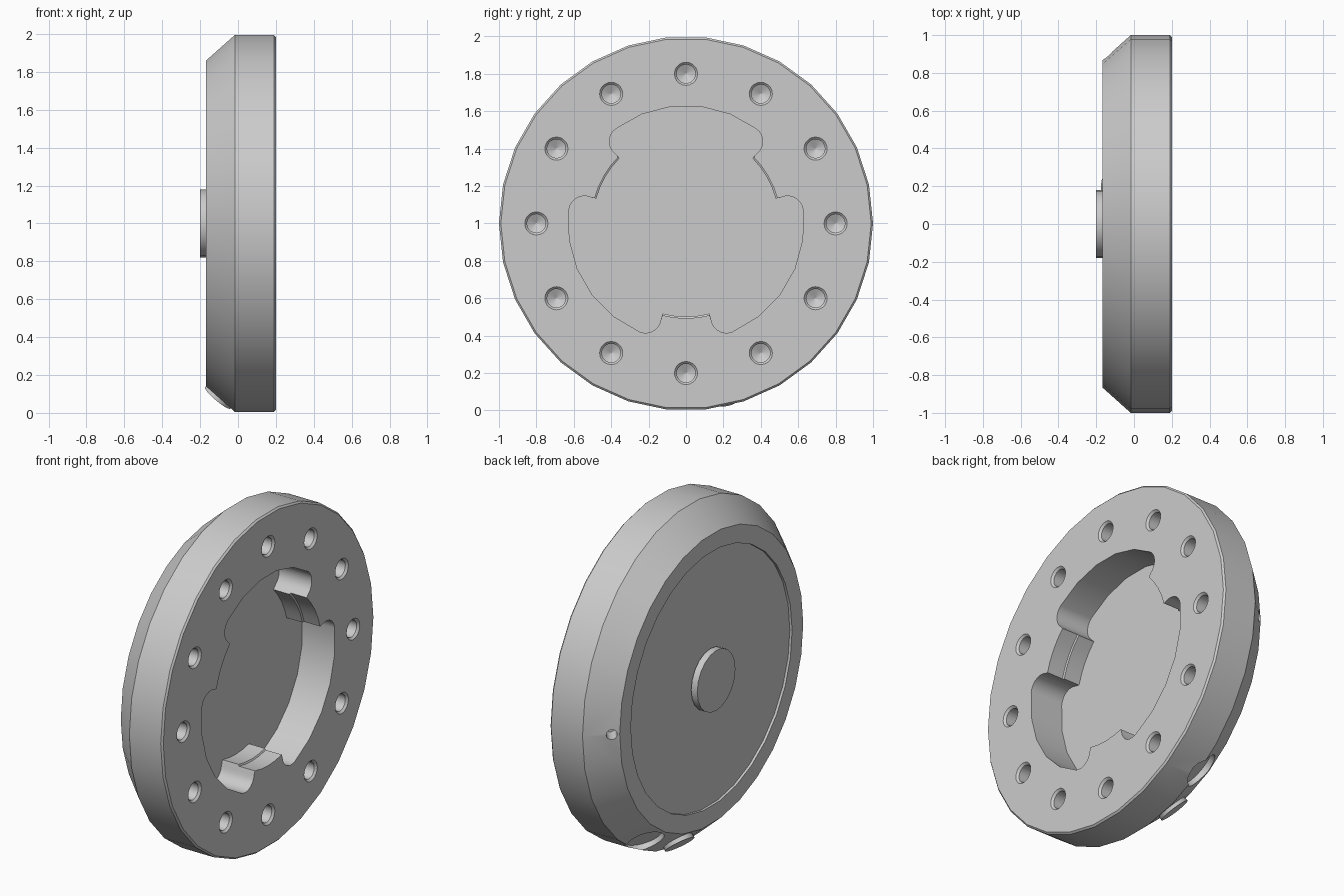
import bpy, bmesh, math
from mathutils import Vector, Matrix

if "Cube" in bpy.data.objects:
    bpy.data.objects.remove(bpy.data.objects["Cube"])

CENTRE = Vector((0, 0, 1))
grey = bpy.data.materials.new("machined_grey")
grey.diffuse_color = (0.6, 0.6, 0.6, 1)
grey.use_nodes = True
grey.node_tree.nodes["Principled BSDF"].inputs["Base Color"].default_value = grey.diffuse_color


def make(name, bm):
    bmesh.ops.recalc_face_normals(bm, faces=bm.faces)
    me = bpy.data.meshes.new(name)
    bm.to_mesh(me)
    bm.free()
    me.materials.append(grey)
    ob = bpy.data.objects.new(name, me)
    bpy.context.collection.objects.link(ob)
    return ob


def loft(name, rings):
    """Closed solid through a list of equal-length point rings."""
    bm = bmesh.new()
    vs = [[bm.verts.new(p) for p in r] for r in rings]
    n = len(vs[0])
    for a, b in zip(vs, vs[1:]):
        for i in range(n):
            j = (i + 1) % n
            bm.faces.new((a[i], a[j], b[j], b[i]))
    bm.faces.new(vs[0])
    bm.faces.new(vs[-1])
    return make(name, bm)


def polar(r, deg):
    t = math.radians(deg)
    return Vector((r * math.cos(t), r * math.sin(t)))


def lathe(name, profile, sides, frame=None):
    """Turn (axial, radius) points about x; frame then places the part."""
    frame = frame or Matrix.Translation(CENTRE)
    rings = []
    for x, r in profile:
        pts = [polar(r, 360 * i / sides) for i in range(sides)]
        rings.append([frame @ Vector((x, p.x, p.y)) for p in pts])
    return loft(name, rings)


def cut(target, cutter):
    cutter.hide_render = True
    m = target.modifiers.new("cut", 'BOOLEAN')
    m.operation = 'DIFFERENCE'
    m.solver = 'EXACT'
    m.object = cutter
    bpy.context.view_layer.objects.active = target
    bpy.ops.object.modifier_apply(modifier=m.name)
    bpy.data.objects.remove(cutter)


def smooth(ob):
    bpy.ops.object.select_all(action='DESELECT')
    ob.select_set(True)
    bpy.context.view_layer.objects.active = ob
    bpy.ops.object.shade_smooth_by_angle(angle=math.radians(25))


def chamfer_frame(deg, x, r):
    """Frame on the rear chamfer whose +x axis points outward."""
    rad = polar(1, deg)
    radial = Vector((0, rad.x, rad.y))
    normal = (Vector((-0.64, 0, 0)) + radial * 0.77).normalized()
    rot = normal.to_track_quat('X', 'Z').to_matrix().to_4x4()
    return Matrix.Translation(CENTRE + Vector((x, 0, 0)) + radial * r) @ rot


# Main body: disc with rear chamfer, shallow rear recess, small front bevel
body = lathe("flange_body", [
    (-0.153, 0.76), (-0.168, 0.76), (-0.168, 0.865), (-0.017, 1.0),
    (0.19, 1.0), (0.2, 0.99)], 30)


# Pocket outline: three rounded lobes separated by three inner tabs
def pocket_outline(tab_r):
    pts = []
    half, lobe = 14.5, 23.3
    for k in range(3):
        a = -90 + 120 * k
        pts += [polar(tab_r, a - half + 2 * half * i / 4) for i in range(5)]
        c = polar(0.547, a + lobe)
        d = polar(0.505, a + half) - c
        start = math.degrees(math.atan2(d.y, d.x))
        sweep = (a + lobe - start) % 360
        fillet = [c + polar(0.083, start + sweep * i / 8) for i in range(1, 9)]
        pts += fillet
        span = 120 - 2 * lobe
        pts += [polar(0.63, a + lobe + span * i / 5) for i in range(1, 5)]
        # mirror the fillet about the middle of the lobe
        axis = polar(1, a + 60)
        pts += [2 * p.dot(axis) * axis - p for p in reversed(fillet)]
    return pts


front, deep = pocket_outline(0.507), pocket_outline(0.498)
pocket = loft("pocket_cutter", [
    [CENTRE + Vector((x, p.x, p.y)) for p in ring]
    for x, ring in ((0.3, front), (0.095, front), (0.09, deep), (-0.015, deep))])
cut(body, pocket)

# Twelve countersunk drilled holes
for k in range(12):
    p = polar(0.8, 30 * k)
    place = Matrix.Translation(CENTRE + Vector((0, p.x, p.y)))
    cut(body, lathe("hole_cutter", [
        (0.025, 0.002), (0.05, 0.05), (0.188, 0.05),
        (0.2, 0.062), (0.23, 0.062)], 20, place))

# Scalloped recess low on the chamfer, and small side hole
cut(body, lathe("recess_cutter", [(-0.04, 0.11), (0.15, 0.11)], 20,
                chamfer_frame(-59, -0.075, 0.95)))
cut(body, lathe("side_hole_cutter", [(-0.1, 0.03), (0.1, 0.03)], 16,
                chamfer_frame(0, -0.135, 0.893)))
smooth(body)

# Round boss in the middle of the rear face
smooth(lathe("rear_boss", [(-0.16, 0.18), (-0.2, 0.18)], 20))

# Plug standing slightly proud of the lower chamfer
smooth(lathe("chamfer_plug", [(-0.03, 0.088), (0.02, 0.088)], 20,
             chamfer_frame(-77, -0.095, 0.93)))
